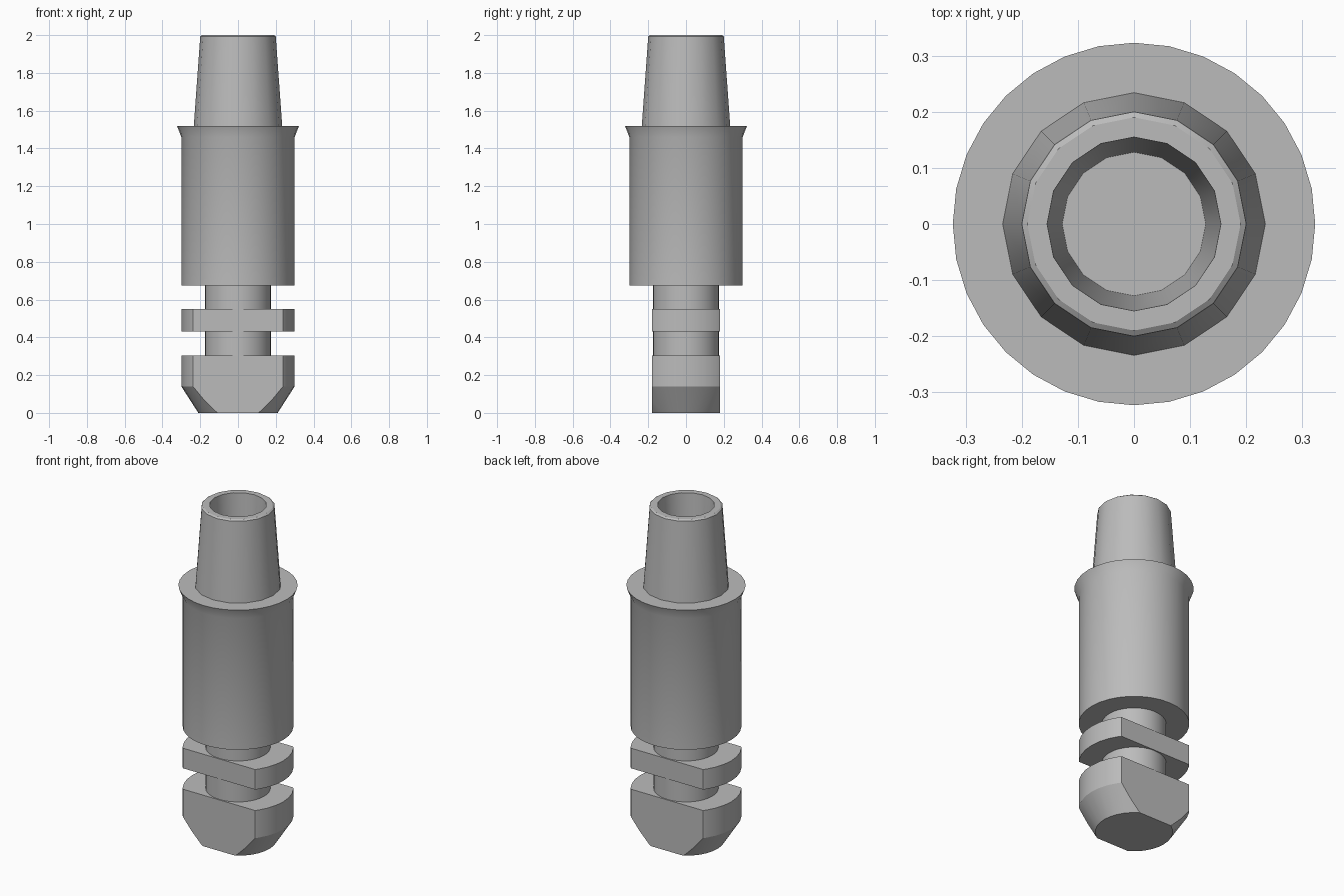
import bpy, bmesh, math

default = bpy.data.objects.get("Cube")
if default:
    bpy.data.objects.remove(default, do_unlink=True)

GREY = (0.5, 0.5, 0.5, 1)
grey = bpy.data.materials.new("plain grey")
grey.use_nodes = True
grey.diffuse_color = GREY
grey.node_tree.nodes["Principled BSDF"].inputs["Base Color"].default_value = GREY

FLAT = 0.18  # half depth of the flattened lower parts


def lathe(name, profile, sides=32, caps=True, flats=False):
    """Turn a (radius, height) profile around z; optionally cut two flats."""
    bm = bmesh.new()
    rings = []
    for r, z in profile:
        angles = [2 * math.pi * i / sides for i in range(sides)]
        rings.append([bm.verts.new((r * math.cos(a), r * math.sin(a), z)) for a in angles])
    for low, high in zip(rings, rings[1:]):
        for i in range(sides):
            j = (i + 1) % sides
            bm.faces.new((low[i], low[j], high[j], high[i]))
    if caps:
        bm.faces.new(rings[0][::-1])
        bm.faces.new(rings[-1])
    if flats:
        for side in (-1, 1):
            cut = bmesh.ops.bisect_plane(
                bm, geom=bm.verts[:] + bm.edges[:] + bm.faces[:],
                plane_co=(0, side * FLAT, 0), plane_no=(0, side, 0), clear_outer=True)
            edges = [e for e in cut["geom_cut"] if isinstance(e, bmesh.types.BMEdge)]
            bmesh.ops.contextual_create(bm, geom=edges)
    bmesh.ops.recalc_face_normals(bm, faces=bm.faces[:])
    mesh = bpy.data.meshes.new(name)
    bm.to_mesh(mesh)
    bm.free()
    mesh.materials.append(grey)
    obj = bpy.data.objects.new(name, mesh)
    bpy.context.collection.objects.link(obj)
    bpy.ops.object.select_all(action="DESELECT")
    obj.select_set(True)
    bpy.context.view_layer.objects.active = obj
    bpy.ops.object.shade_smooth_by_angle(angle=math.radians(30))
    return obj


# Flattened foot with a tapered tip, and the locking plate above it
lathe("foot", [(0.21, 0), (0.3, 0.14), (0.3, 0.305)], flats=True)
lathe("locking_plate", [(0.3, 0.43), (0.3, 0.55)], flats=True)

# Round necks joining the foot, plate and body
for name, low, high in (("lower_neck", 0.305, 0.43), ("upper_neck", 0.55, 0.675)):
    lathe(name, [(0.175, low), (0.175, high)], caps=False)

# Main barrel with its flared collar
lathe("barrel", [(0.3, 0.675), (0.3, 1.46), (0.323, 1.52)])

# Hollow tapered nozzle
lathe("nozzle", [(0.234, 1.52), (0.2, 1.993), (0.19, 2.0), (0.155, 2.0), (0.128, 1.52)],
      sides=16, caps=False)
